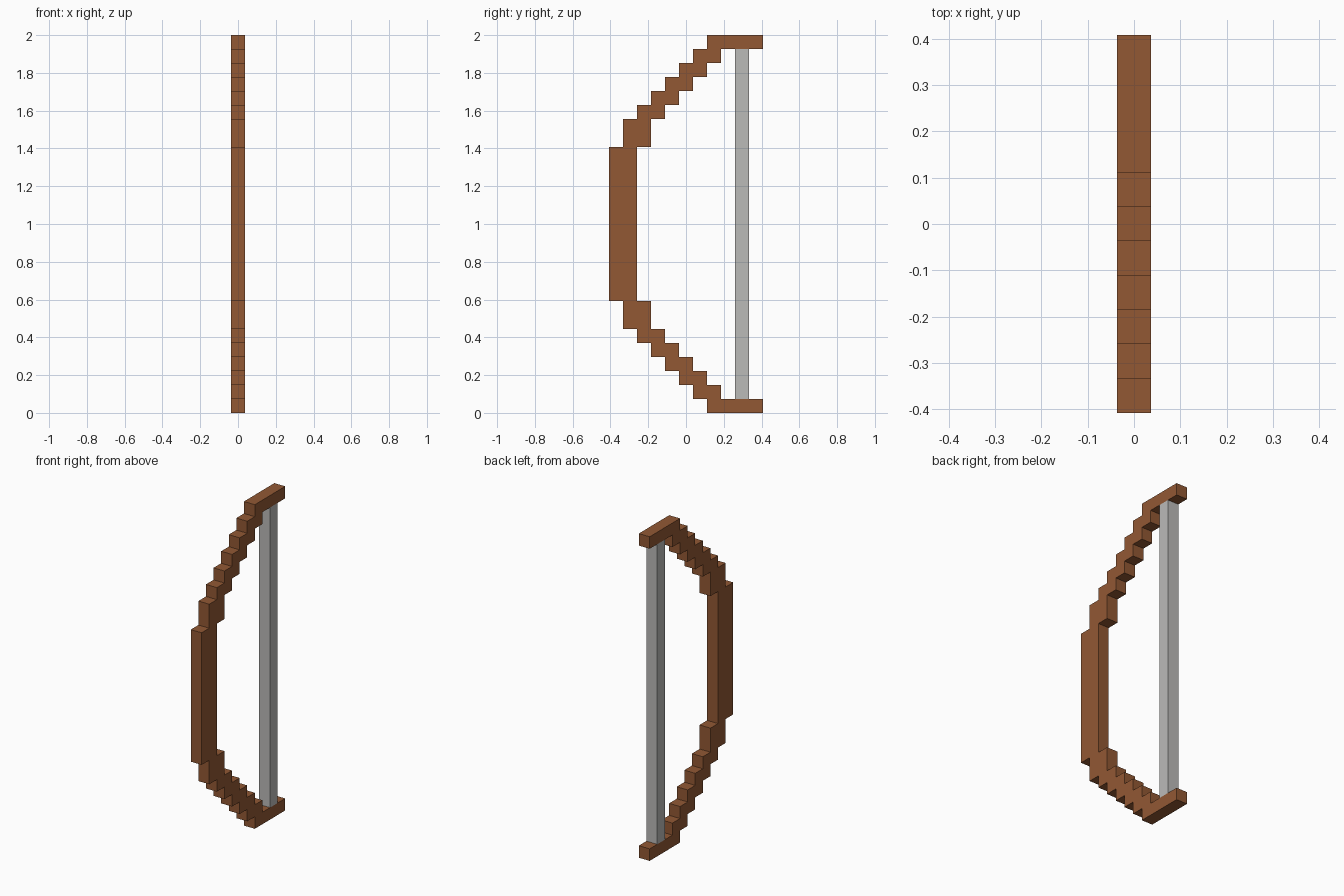
import bpy
import bmesh

if "Cube" in bpy.data.objects:
    bpy.data.objects.remove(bpy.data.objects["Cube"], do_unlink=True)

HEIGHT, DEPTH = 27, 11      # size in blocks
U = 2 / HEIGHT              # edge of one block


def material(name, rgb):
    mat = bpy.data.materials.new(name)
    mat.use_nodes = True
    mat.diffuse_color = (*rgb, 1)
    mat.node_tree.nodes["Principled BSDF"].inputs["Base Color"].default_value = (*rgb, 1)
    return mat


def extruded(name, outline, mat):
    """Extrude a (y, z) outline in blocks to a bar one block wide."""
    bm = bmesh.new()
    base = bm.faces.new([bm.verts.new((-U / 2, (y - DEPTH / 2) * U, z * U))
                         for y, z in outline])
    grown = bmesh.ops.extrude_face_region(bm, geom=[base])["geom"]
    verts = [g for g in grown if isinstance(g, bmesh.types.BMVert)]
    bmesh.ops.translate(bm, verts=verts, vec=(U, 0, 0))
    bmesh.ops.recalc_face_normals(bm, faces=bm.faces)
    mesh = bpy.data.meshes.new(name)
    bm.to_mesh(mesh)
    bm.free()
    mesh.materials.append(mat)
    obj = bpy.data.objects.new(name, mesh)
    bpy.context.collection.objects.link(obj)
    return obj


wood = material("brown wood", (0.287, 0.098, 0.034))
cord = material("grey cord", (0.50, 0.495, 0.485))

# Upper limb rows: front, back, bottom, top; the lower limb mirrors them
upper = [(1, 3, 19, 21)]
upper += [(i, i + 2, 19 + i, 20 + i) for i in range(2, 7)]
upper.append((7, DEPTH, 26, HEIGHT))
lower = [(f, b, HEIGHT - t, HEIGHT - s) for f, b, s, t in reversed(upper)]
rows = lower + [(0, 2, 8, 19)] + upper

# Stepped bow frame: up the front edge, down the back edge
outline = [(f, z) for f, b, s, t in rows for z in (s, t)]
outline += [(b, z) for f, b, s, t in reversed(rows) for z in (t, s)]
extruded("bow_frame", outline, wood)

# Bowstring between the tips
extruded("bowstring", [(9, 1), (10, 1), (10, 26), (9, 26)], cord)
